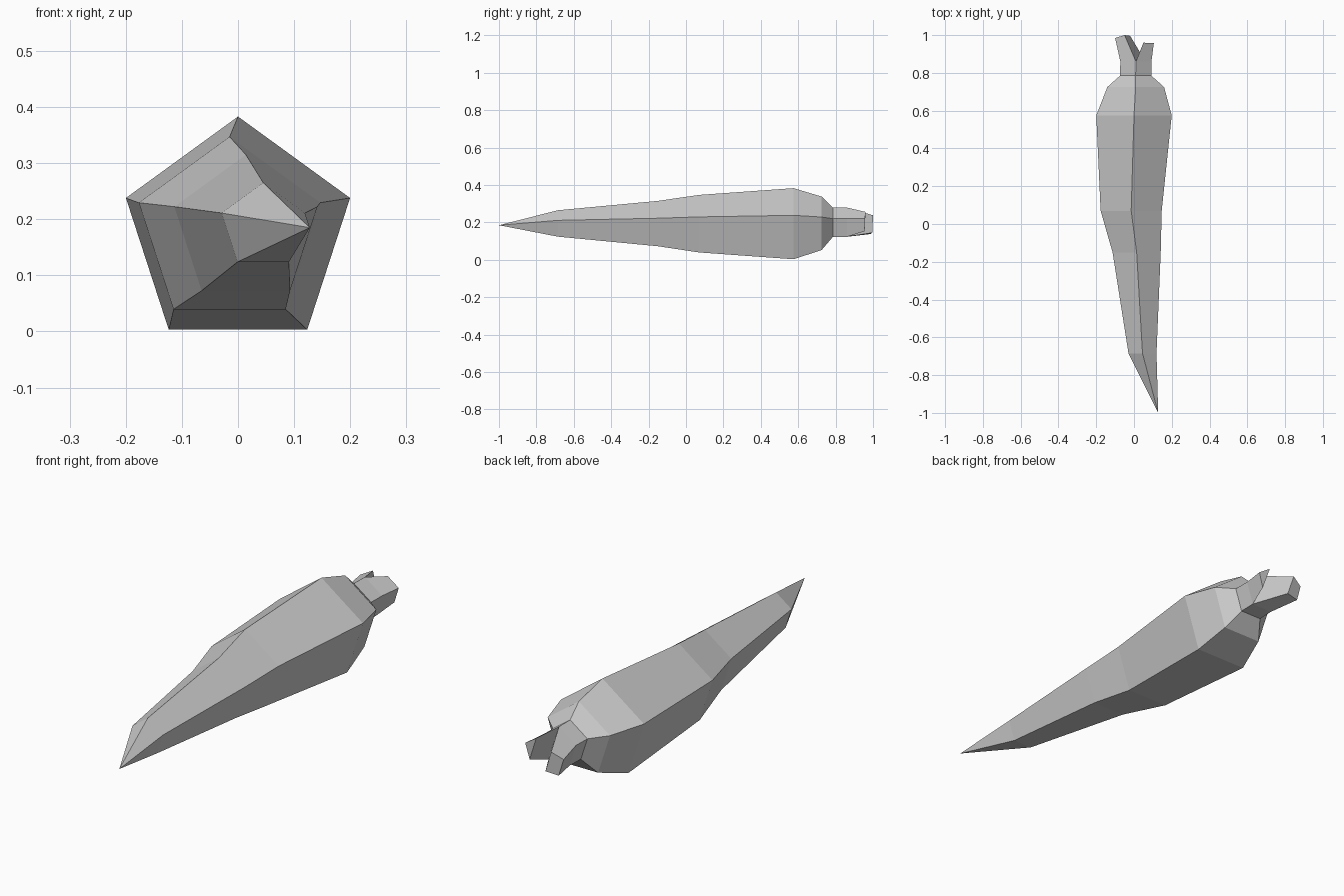
import bpy, bmesh
from math import sin, cos, pi

cube = bpy.data.objects.get("Cube")
if cube:
    bpy.data.objects.remove(cube, do_unlink=True)

# Single flat colour
grey = bpy.data.materials.new("plain grey")
grey.use_nodes = True
colour = (0.6, 0.6, 0.6, 1)
grey.diffuse_color = colour
grey.node_tree.nodes["Principled BSDF"].inputs["Base Color"].default_value = colour

SIDES = 5
bm = bmesh.new()


def ring(y, x, z, radius):
    """Pentagon across the root, starting at its top corner."""
    angles = [2 * pi * i / SIDES for i in range(SIDES)]
    return [bm.verts.new((x + radius * sin(a), y, z + radius * cos(a))) for a in angles]


def bridge(a, b):
    """Join two closed loops with quads."""
    for i in range(len(a)):
        j = (i + 1) % len(a)
        bm.faces.new((a[i], a[j], b[j], b[i]))


def stalk(base, ends):
    """Pull a group of corners out into one leaf stalk and cap it."""
    tip = [bm.verts.new(p) for p in ends]
    bridge(base, tip)
    bm.faces.new(tip)


# Root body: y, centre x, centre z, radius from the front to the crown
sections = [
    (-0.685, 0.045, 0.187, 0.078),
    (-0.15, 0.014, 0.181, 0.134),
    (0.07, -0.015, 0.177, 0.170),
    (0.575, 0.0, 0.173, 0.210),
    (0.725, 0.009, 0.180, 0.158),
    (0.785, 0.009, 0.193, 0.0875),
    (0.86, 0.010, 0.193, 0.0865),
]
rings = [ring(*s) for s in sections]
for a, b in zip(rings, rings[1:]):
    bridge(a, b)

# Pointed root tip
point = bm.verts.new((0.128, -1, 0.185))
for i in range(SIDES):
    bm.faces.new((point, rings[0][i], rings[0][(i + 1) % SIDES]))

# Two cut stalks share the diagonal of the crown
top, left, low_left, low_right, right = rings[-1]
stalk((top, left, low_left),
      ((0.05, 0.96, 0.256), (0.105, 0.957, 0.22), (0.085, 0.955, 0.153)))
stalk((top, low_left, low_right, right),
      ((-0.05, 1.0, 0.238), (-0.02, 0.996, 0.145),
       (-0.078, 0.988, 0.138), (-0.1, 0.985, 0.213)))

bmesh.ops.recalc_face_normals(bm, faces=bm.faces)
mesh = bpy.data.meshes.new("root_vegetable")
bm.to_mesh(mesh)
bm.free()
mesh.materials.append(grey)
bpy.context.collection.objects.link(bpy.data.objects.new("root_vegetable", mesh))
